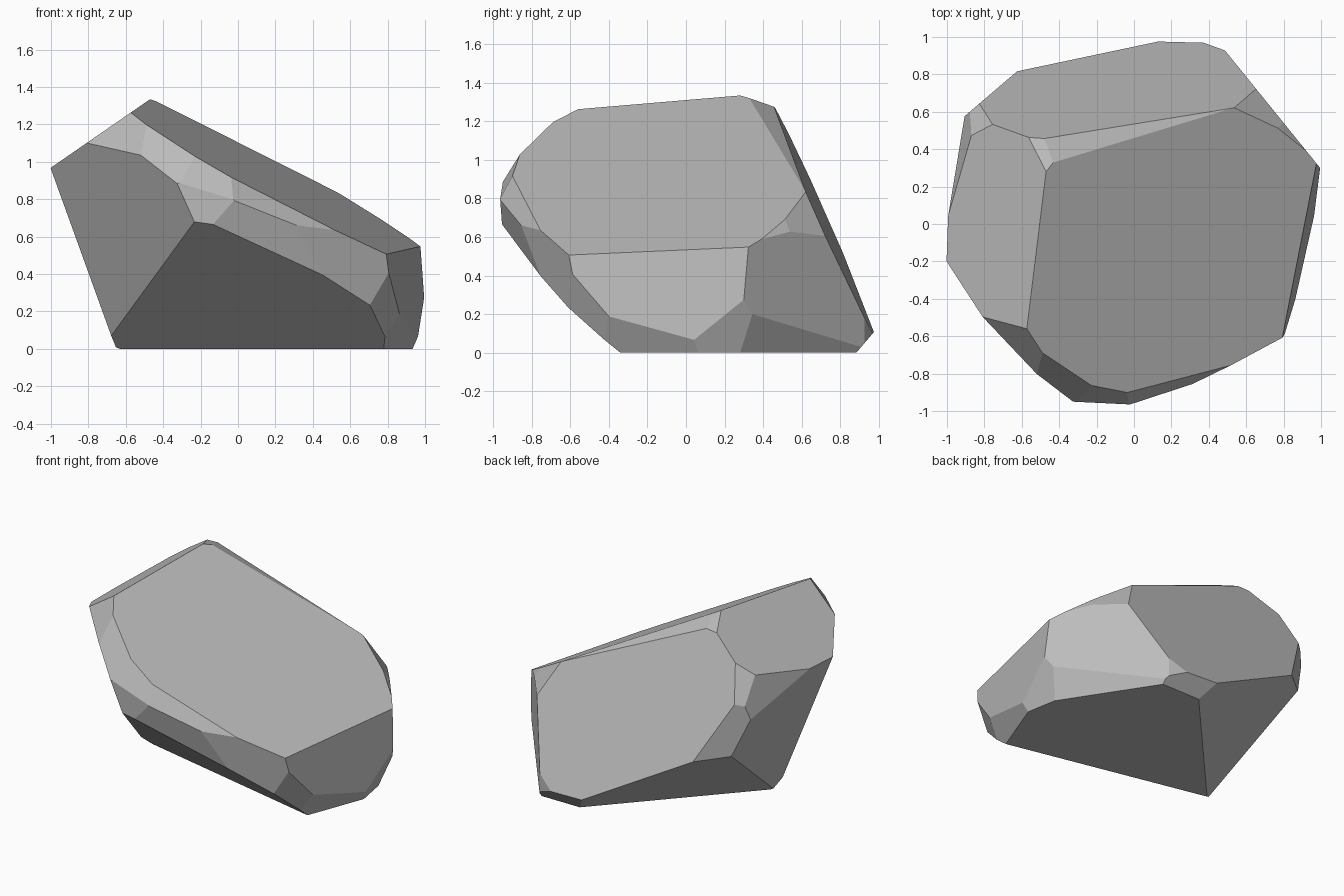
import bpy
import bmesh
from mathutils import Vector

# Remove the default cube only
default_cube = bpy.data.objects.get("Cube")
if default_cube:
    bpy.data.objects.remove(default_cube, do_unlink=True)

# Each chisel cut is an outward direction (x, y, z) and the limit along it
TOP_CUTS = [
    (.549, -.152, 1, 1.034),     # broad sloping top
    (-.69, 0, 1, 1.659),         # left shoulder
    (.357, .481, 1, 1.325),      # bevel along the rear ridge
    (-.05, .33, 1, 1.451),       # peak bevel
]
FRONT_CUTS = [
    (-1, -.852, -.45, .737),     # left overhang
    (-.22, -1, -1.224, .17),     # undercut
    (-.8, -.93, .8, 1.99),       # shoulder bevel
    (-.19, -1, .733, 1.66),      # upper bevel
    (.12, -1, .548, 1.399),      # nose top
    (-.056, -1, -.025, .946),    # nose
    (.56, -1, .585, 1.417),      # rim strip
    (.22, -1, -.27, .746),       # middle wall
    (.47, -1, -.14, .91),        # right wall
]
LEFT_CUTS = [
    (-1, .045, -.357, .648),     # side undercut
    (-1, .243, .232, 1.23),      # upper side
    (-1, .92, .74, 2.088),       # rear shoulder
    (-.854, 1, 0, 1.35),         # rear corner
]
RIGHT_CUTS = [
    (1, -.2, .09, .96),          # main side
    (1, -.85, -.47, 1.115),      # lower front corner
    (1, -.38, -.565, .909),      # lower front bevel
    (1, .18, -.38, .945),        # lower middle bevel
    (1, .65, -.53, 1.077),       # lower rear bevel
    (1, .81, 0, 1.238),          # rear corner wall
    (1, .6, .786, 1.618),        # rear corner bevel
    (1, .92, .92, 1.875),        # rear ridge corner
]
BACK_CUTS = [
    (.04, 1, .464, 1.03),        # main slanted back
    (-.671, .614, -1, .406),     # left undercut
    (.36, 1, 0, 1.103),          # right corner
    (0, 1, -.85, .885),          # foot bevel
]
BASE_CUTS = [(0, 0, -1, 0)]      # flat resting face


def make_material(name, color):
    material = bpy.data.materials.new(name)
    material.use_nodes = True
    material.diffuse_color = color
    shader = material.node_tree.nodes["Principled BSDF"]
    shader.inputs["Base Color"].default_value = color
    shader.inputs["Roughness"].default_value = .9
    return material


def chisel(bm, cut):
    """Slice away everything beyond the plane and cap the opening."""
    direction, limit = Vector(cut[:3]), cut[3]
    point = direction * (limit / direction.length_squared)
    geometry = bm.verts[:] + bm.edges[:] + bm.faces[:]
    bmesh.ops.bisect_plane(bm, geom=geometry, dist=.00001, plane_co=point,
                           plane_no=direction.normalized(), clear_outer=True)
    open_edges = [edge for edge in bm.edges if edge.is_boundary]
    if open_edges:
        bmesh.ops.holes_fill(bm, edges=open_edges, sides=0)


def make_boulder(name, cuts, material):
    bm = bmesh.new()
    bmesh.ops.create_cube(bm, size=4)
    for cut in cuts:
        chisel(bm, cut)
    bmesh.ops.recalc_face_normals(bm, faces=bm.faces[:])
    mesh = bpy.data.meshes.new(name)
    bm.to_mesh(mesh)
    bm.free()
    mesh.materials.append(material)
    boulder = bpy.data.objects.new(name, mesh)
    bpy.context.scene.collection.objects.link(boulder)
    return boulder


stone_grey = make_material("stone_grey", (.5, .5, .5, 1))
all_cuts = TOP_CUTS + FRONT_CUTS + LEFT_CUTS + RIGHT_CUTS + BACK_CUTS + BASE_CUTS
make_boulder("boulder", all_cuts, stone_grey)
